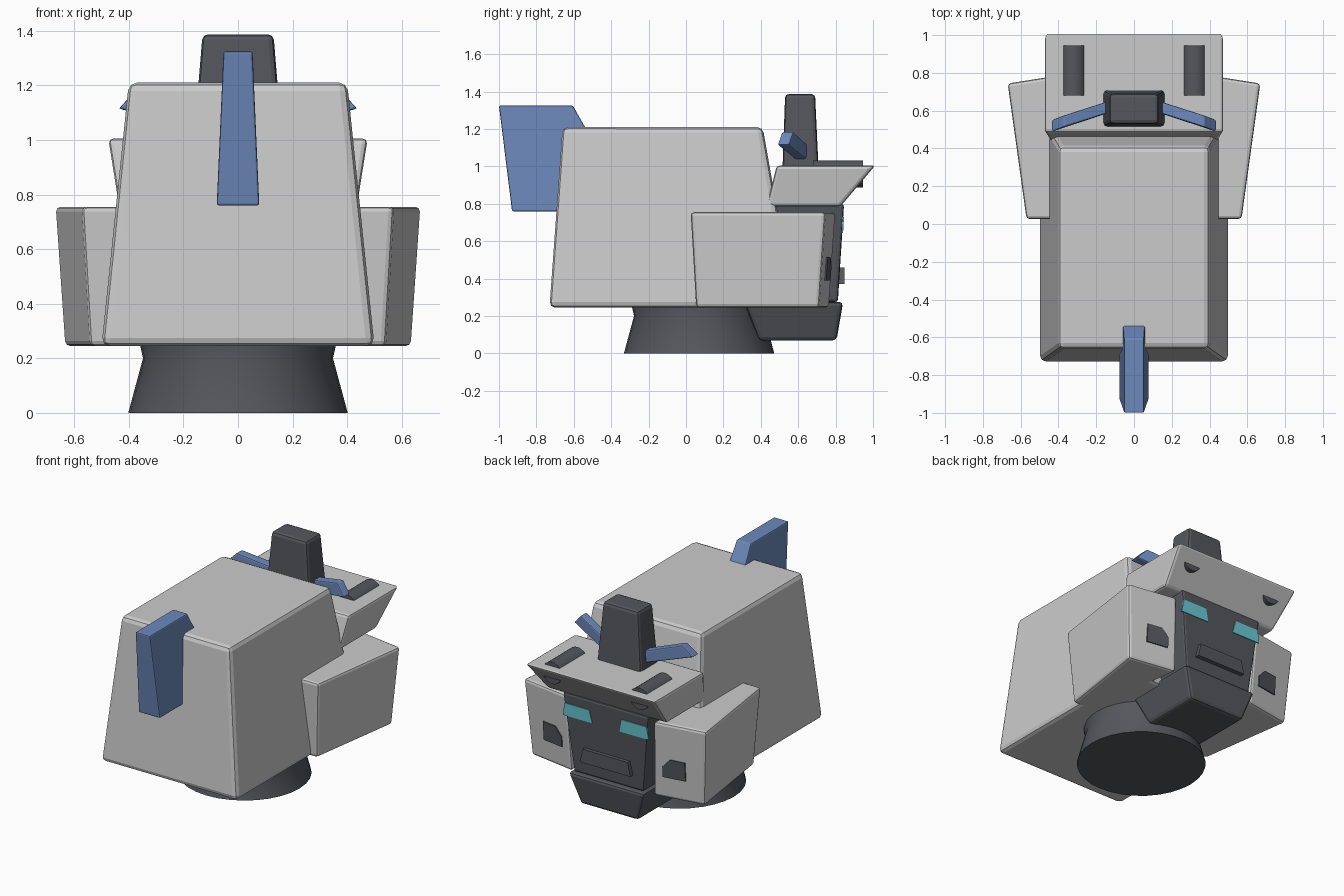
import bpy, bmesh, math

if "Cube" in bpy.data.objects:
    bpy.data.objects.remove(bpy.data.objects["Cube"])


def material(name, rgb):
    m = bpy.data.materials.new(name)
    m.diffuse_color = (*rgb, 1)
    m.use_nodes = True
    m.node_tree.nodes["Principled BSDF"].inputs["Base Color"].default_value = m.diffuse_color
    return m


DARK = material("dark_grey", (0.09, 0.095, 0.11))
BLUE = material("blue", (0.15, 0.25, 0.5))
TEAL = material("teal", (0.15, 0.6, 0.68))


def make(name, bm, mat=None, bevel=0, mirror=False):
    bmesh.ops.recalc_face_normals(bm, faces=bm.faces[:])
    me = bpy.data.meshes.new(name)
    bm.to_mesh(me)
    bm.free()
    ob = bpy.data.objects.new(name, me)
    bpy.context.collection.objects.link(ob)
    if mat:
        me.materials.append(mat)
    if bevel:
        b = ob.modifiers.new("bevel", "BEVEL")
        b.width = bevel
        b.segments = 2
        b.limit_method = 'ANGLE'
        b.angle_limit = math.radians(20)
    if mirror:
        ob.modifiers.new("mirror", "MIRROR").use_mirror_merge = False
    return ob


def loft(name, ring_a, ring_b, **kw):
    """Solid between two matching rings of points."""
    bm = bmesh.new()
    a = [bm.verts.new(p) for p in ring_a]
    b = [bm.verts.new(p) for p in ring_b]
    n = len(a)
    bm.faces.new(a[::-1])
    bm.faces.new(b)
    for i in range(n):
        j = (i + 1) % n
        bm.faces.new((a[i], a[j], b[j], b[i]))
    return make(name, bm, **kw)


def block(name, bottom, top, **kw):
    """Tapered box; bottom and top are (half_width, y0, y1, z)."""
    rings = [[(-w, y0, z), (w, y0, z), (w, y1, z), (-w, y1, z)]
             for w, y0, y1, z in (bottom, top)]
    return loft(name, *rings, **kw)


def smooth(ob, angle=40):
    bpy.context.view_layer.objects.active = ob
    ob.select_set(True)
    bpy.ops.object.shade_smooth_by_angle(angle=math.radians(angle))
    ob.select_set(False)


def plate(name, pts, depth=0.008, **kw):
    """Thin plate extruded backwards from its front outline."""
    return loft(name, [(x, y - depth, z) for x, y, z in pts], pts, **kw)


# helmet shell, brow and chin
block("helmet", (0.5, -0.73, 0.58, 0.245), (0.4, -0.66, 0.41, 1.21), bevel=0.03)
block("brow", (0.44, 0.43, 0.825, 0.785), (0.475, 0.485, 1.012, 1.005), bevel=0.018)
block("face", (0.255, 0.45, 0.812, 0.275), (0.315, 0.45, 0.845, 0.8), mat=DARK, bevel=0.015)
block("chin", (0.21, 0.39, 0.805, 0.07), (0.28, 0.31, 0.84, 0.275), mat=DARK, bevel=0.02)
block("crest", (0.165, 0.515, 0.71, 0.96), (0.13, 0.53, 0.69, 1.387), mat=DARK, bevel=0.02)

# cheek guards
loft("cheek",
     [(0.635, 0.71, 0.245), (0.54, 0.055, 0.245), (0.40, 0.055, 0.245), (0.30, 0.765, 0.245)],
     [(0.67, 0.745, 0.755), (0.57, 0.025, 0.755), (0.40, 0.025, 0.755), (0.32, 0.80, 0.755)],
     bevel=0.018, mirror=True)


# vents lying on the sloped cheek fronts
def cheek_y(x, z):
    return 0.806 - (x - 0.32) * 0.16 - (0.755 - z) * 0.069


vent = [(0.37, 0.39), (0.52, 0.39), (0.52, 0.515), (0.42, 0.515), (0.37, 0.46)]
plate("cheek_vent", [(x, cheek_y(x, z), z) for x, z in vent], mat=DARK, mirror=True)

# eyes and mouth panel
plate("eye", [(0.10, 0.84, 0.645), (0.315, 0.84, 0.645), (0.30, 0.845, 0.73), (0.12, 0.845, 0.73)],
      mat=TEAL, mirror=True)
plate("mouth_panel", [(-0.185, 0.848, 0.37), (0.185, 0.848, 0.37),
                      (0.165, 0.848, 0.46), (-0.165, 0.848, 0.46)], depth=0.03, mat=DARK)

# round barrels sunk in the brow
N = 32
ring = [(math.cos(t) * 0.07 + 0.32, math.sin(t) * 0.072 + 0.96)
        for t in (2 * math.pi * i / N for i in range(N))]
smooth(loft("brow_barrel", [(x, 0.68, z) for x, z in ring], [(x, 0.945, z) for x, z in ring],
            mat=DARK, mirror=True))

# swept side wings of the crest
wing = [(0.12, 0.655, 1.03), (0.12, 0.655, 1.11), (0.37, 0.575, 1.185), (0.437, 0.55, 1.115)]
loft("crest_wing", [(x, y - 0.062, z) for x, y, z in wing], wing,
     mat=BLUE, bevel=0.008, mirror=True)

# back fin, thinner towards the top
fin = [(-1.0, 1.325), (-0.605, 1.325), (-0.5, 1.14), (-0.55, 0.76), (-0.93, 0.76)]
half = lambda z: 0.078 - (z - 0.76) * 0.044
loft("back_fin", [(-half(z), y, z) for y, z in fin], [(half(z), y, z) for y, z in fin],
     mat=BLUE, bevel=0.008)

# neck, waisted below the helmet
bm = bmesh.new()
rings = [[bm.verts.new((r * math.cos(2 * math.pi * i / N), 0.07 + r * math.sin(2 * math.pi * i / N), z))
          for i in range(N)] for r, z in ((0.402, 0), (0.348, 0.2), (0.37, 0.3))]
for lo, hi in zip(rings, rings[1:]):
    for i in range(N):
        j = (i + 1) % N
        bm.faces.new((lo[i], lo[j], hi[j], hi[i]))
bm.faces.new(rings[0][::-1])
bm.faces.new(rings[-1])
smooth(make("neck", bm, mat=DARK))
